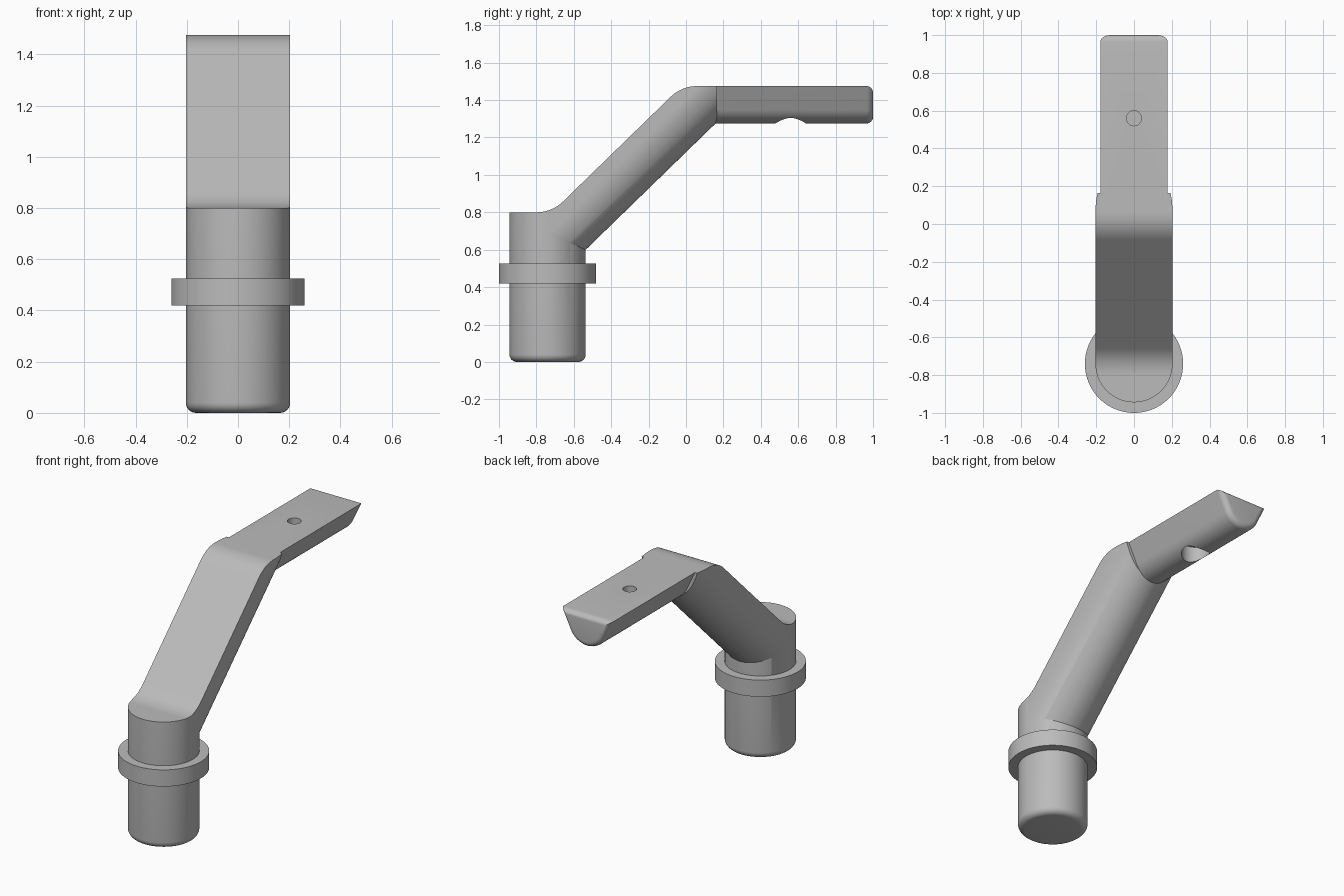
import bpy, bmesh
from math import sin, cos, pi, atan, asin, atan2, hypot
from mathutils import Vector

old = bpy.data.objects.get("Cube")
if old:
    bpy.data.objects.remove(old, do_unlink=True)

grey = bpy.data.materials.new("plain grey")
grey.use_nodes = True
grey.diffuse_color = (0.5, 0.5, 0.5, 1)
grey.node_tree.nodes["Principled BSDF"].inputs["Base Color"].default_value = (0.5, 0.5, 0.5, 1)

POST_Y, RADIUS = -0.74, 0.204
TOP, DECK = 1.475, 0.8
SLOPE = 0.972
FOLD_LOW, FOLD_HIGH = -0.717, -0.023


def finish(name, bm):
    bmesh.ops.recalc_face_normals(bm, faces=bm.faces)
    mesh = bpy.data.meshes.new(name)
    bm.to_mesh(mesh)
    bm.free()
    ob = bpy.data.objects.new(name, mesh)
    bpy.context.collection.objects.link(ob)
    mesh.materials.append(grey)
    return ob


def loft(name, start, end, bevel=0):
    """Solid between two matching outlines; the end outline may be rounded."""
    bm = bmesh.new()
    a = [bm.verts.new(p) for p in start]
    b = [bm.verts.new(p) for p in end]
    n = len(a)
    bm.faces.new(a)
    cap = bm.faces.new(b)
    for i in range(n):
        j = (i + 1) % n
        bm.faces.new((a[i], a[j], b[j], b[i]))
    if bevel:
        bmesh.ops.recalc_face_normals(bm, faces=bm.faces)
        bmesh.ops.bevel(bm, geom=list(cap.edges), offset=bevel, segments=6,
                        profile=0.5, affect='EDGES', clamp_overlap=True)
    return finish(name, bm)


def ring(r, y, z, n=96):
    return [(r * cos(2 * pi * i / n), y + r * sin(2 * pi * i / n), z) for i in range(n)]


def rod(name, r, y, z0, z1, bevel=0):
    return loft(name, ring(r, y, z1), ring(r, y, z0), bevel)


def combine(ob, other, operation):
    mod = ob.modifiers.new(operation.lower(), 'BOOLEAN')
    mod.operation, mod.solver, mod.object = operation, 'EXACT', other
    bpy.context.view_layer.objects.active = ob
    bpy.ops.object.modifier_apply(modifier=mod.name)
    bpy.data.objects.remove(other, do_unlink=True)


def bend(corner, before, after, t=0.085, n=12):
    """Rounded corner as a short quadratic curve."""
    c, d0, d1 = Vector(corner), Vector(before).normalized(), Vector(after).normalized()
    p, q = c - d0 * t, c + d1 * t
    return [p * (1 - s) ** 2 + c * 2 * s * (1 - s) + q * s ** 2
            for s in (i / n for i in range(n + 1))]


# Sloping tube: flat sides with a half-round underside
def tube_section(y, half=0.2035, side=0.066, above=0.2, n=40):
    crest = DECK + SLOPE * (y - FOLD_LOW)
    k = 1 / cos(atan(SLOPE))
    arc = [(half * cos(pi * i / n), y, crest - k * (side + half * sin(pi * i / n)))
           for i in range(n + 1)]
    return [(half, y, crest + above)] + arc + [(-half, y, crest + above)]


tube = loft("sloping_arm", tube_section(POST_Y), tube_section(0.165))

# Post with a rounded foot
body = rod("post_and_arm", RADIUS, POST_Y, 0, 1.15, bevel=0.04)
combine(body, tube, 'UNION')

# Trim the top to the folded side outline
flat, rise = (1, 0), (1, SLOPE)
outline = [(-1.2, DECK)] + bend((FOLD_LOW, DECK), flat, rise)
outline += bend((FOLD_HIGH, TOP), rise, flat) + [(0.5, TOP), (0.5, -0.2), (-1.2, -0.2)]
envelope = loft("trim", [(-0.5, y, z) for y, z in outline], [(0.5, y, z) for y, z in outline])
combine(body, envelope, 'INTERSECT')


# Level bar: flat top, leaning sides and a rounded keel
def bar_section(y, half=0.178, depth=0.2, r=0.13, n=32):
    cz = TOP - depth + r
    up = TOP - cz
    lean = atan2(up, half) - (pi / 2 - asin(r / hypot(half, up)))
    arc = [(r * cos(a), y, cz + r * sin(a))
           for a in (lean + (-pi - 2 * lean) * i / n for i in range(n + 1))]
    return [(half, y, TOP)] + arc + [(-half, y, TOP)]


bar = loft("level_bar", bar_section(0.08), bar_section(1.0), bevel=0.035)
combine(body, bar, 'UNION')

# Bolt hole with a wider recess below
for r, z0, z1 in ((0.04, 1.1, 1.6), (0.082, 1.1, 1.38)):
    combine(body, rod("drill", r, 0.56, z0, z1), 'DIFFERENCE')

# Collar around the post
collar = rod("collar", 0.26, POST_Y, 0.42, 0.525)

for ob in (body, collar):
    bpy.ops.object.select_all(action='DESELECT')
    ob.select_set(True)
    bpy.context.view_layer.objects.active = ob
    bpy.ops.object.shade_smooth_by_angle(angle=pi / 7)
